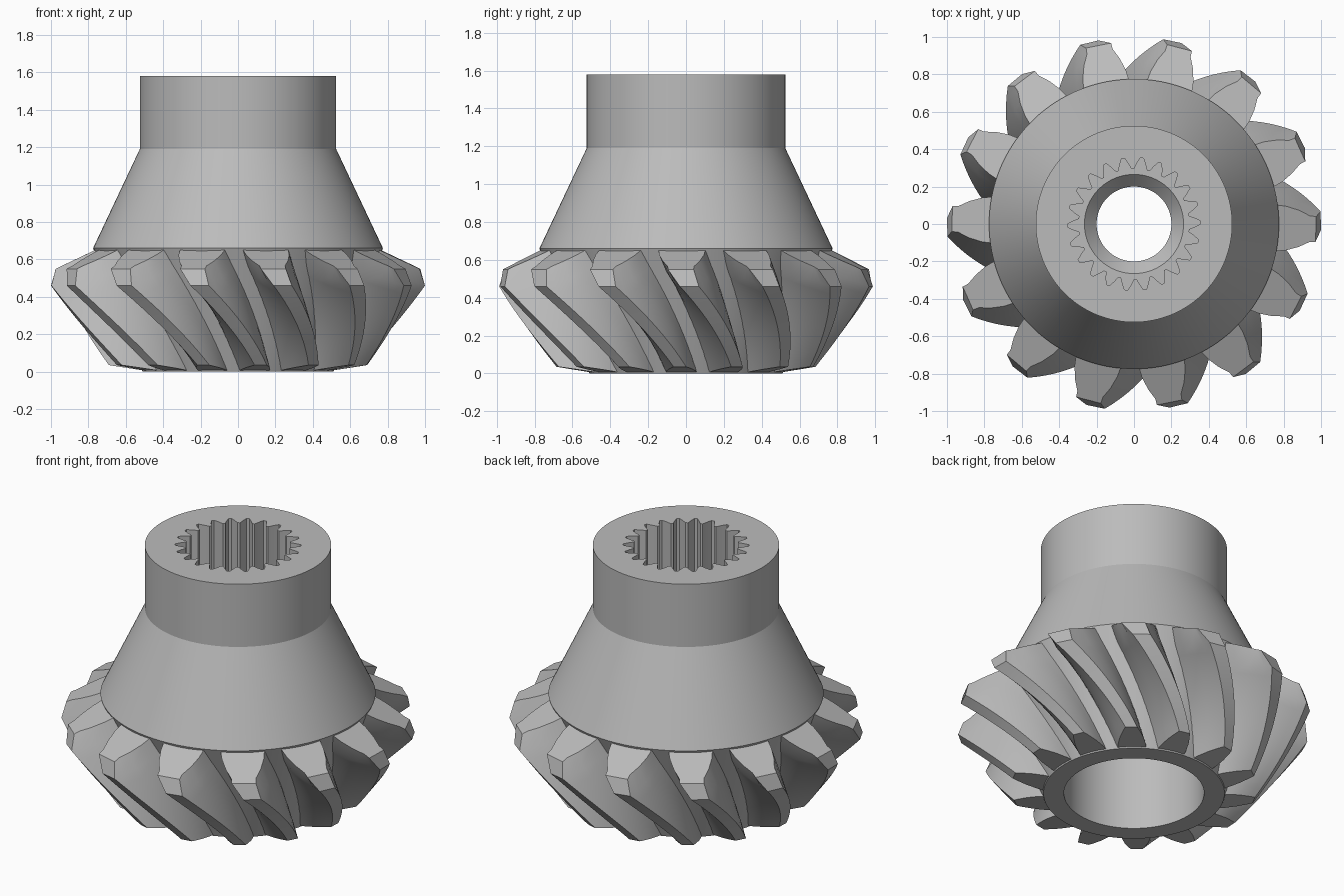
import bpy, bmesh, math

if "Cube" in bpy.data.objects:
    bpy.data.objects.remove(bpy.data.objects["Cube"])

TEETH = 14
SPLINES = 22
SEG = SPLINES * 6
TWIST = math.radians(22)

steel = bpy.data.materials.new("steel_grey")
steel.diffuse_color = (0.5, 0.5, 0.5, 1)
steel.use_nodes = True
steel.node_tree.nodes["Principled BSDF"].inputs["Base Color"].default_value = steel.diffuse_color


def finish(bm, name):
    bmesh.ops.recalc_face_normals(bm, faces=bm.faces)
    me = bpy.data.meshes.new(name)
    bm.to_mesh(me)
    bm.free()
    ob = bpy.data.objects.new(name, me)
    bpy.context.collection.objects.link(ob)
    me.materials.append(steel)
    bpy.ops.object.select_all(action='DESELECT')
    ob.select_set(True)
    bpy.context.view_layer.objects.active = ob
    bpy.ops.object.shade_smooth_by_angle(angle=math.radians(25))
    return ob


# Hub: closed lathe profile; "spline" marks the toothed socket wall
SPLINE_R = (0.355, 0.355, 0.325, 0.295, 0.295, 0.325)
profile = [(0.395, 0.0), (0.51, 0.0), (0.775, 0.66), (0.525, 1.19), (0.525, 1.58),
           ("spline", 1.58), ("spline", 0.9), (0.265, 0.9), (0.2, 0.83),
           (0.2, 0.55), (0.395, 0.55)]
bm = bmesh.new()
rings = []
for r, z in profile:
    ring = []
    for i in range(SEG):
        a = 2 * math.pi * i / SEG
        rad = SPLINE_R[i % 6] if r == "spline" else r
        ring.append(bm.verts.new((rad * math.cos(a), rad * math.sin(a), z)))
    rings.append(ring)
for k in range(len(rings)):
    a, b = rings[k], rings[(k + 1) % len(rings)]
    for i in range(SEG):
        j = (i + 1) % SEG
        bm.faces.new((a[i], a[j], b[j], b[i]))
finish(bm, "hub")


# Spiral teeth: cross-sections lofted up the cone
def lerp(a, b, t):
    return a + (b - a) * t


FLANK = ((0.0, 0.125), (0.3, 0.118), (0.6, 0.098), (0.85, 0.07), (1.0, 0.05))


def section(bm, root, tip, angle, scale, reach=1.0):
    """Ring of points across one tooth, from root to tip and back."""
    left, right = [], []
    for h, w in FLANK:
        if reach < 1 and h == 1.0:
            w = 0.068
        r, z = lerp(root[0], tip[0], h), lerp(root[1], tip[1], h)
        for side, out in ((-1, left), (1, right)):
            y = side * w * scale
            c, s = math.cos(angle), math.sin(angle)
            x = math.sqrt(r * r - y * y)
            out.append(bm.verts.new((x * c - y * s, x * s + y * c, z)))
    return left + right[::-1]


bm = bmesh.new()
STEPS = 10
for n in range(TEETH):
    base = 2 * math.pi * n / TEETH + math.radians(1)
    loops = []
    for k in range(STEPS + 1):
        t = k / STEPS
        root = (lerp(0.48, 0.715, t), lerp(0.002, 0.57, t))
        tip = (lerp(0.69, 1.0, t), lerp(0.035, 0.46, t))
        loops.append(section(bm, root, tip, base + TWIST * (1 - t), lerp(0.66, 1, t)))
    # bevelled upper end
    loops.append(section(bm, (0.755, 0.658), (0.975, 0.55), base - TWIST * 0.12, 1, 0.87))
    for a, b in zip(loops, loops[1:]):
        for i in range(len(a)):
            j = (i + 1) % len(a)
            bm.faces.new((a[i], a[j], b[j], b[i]))
    bm.faces.new(loops[0])
    bm.faces.new(loops[-1])
finish(bm, "spiral_teeth")
